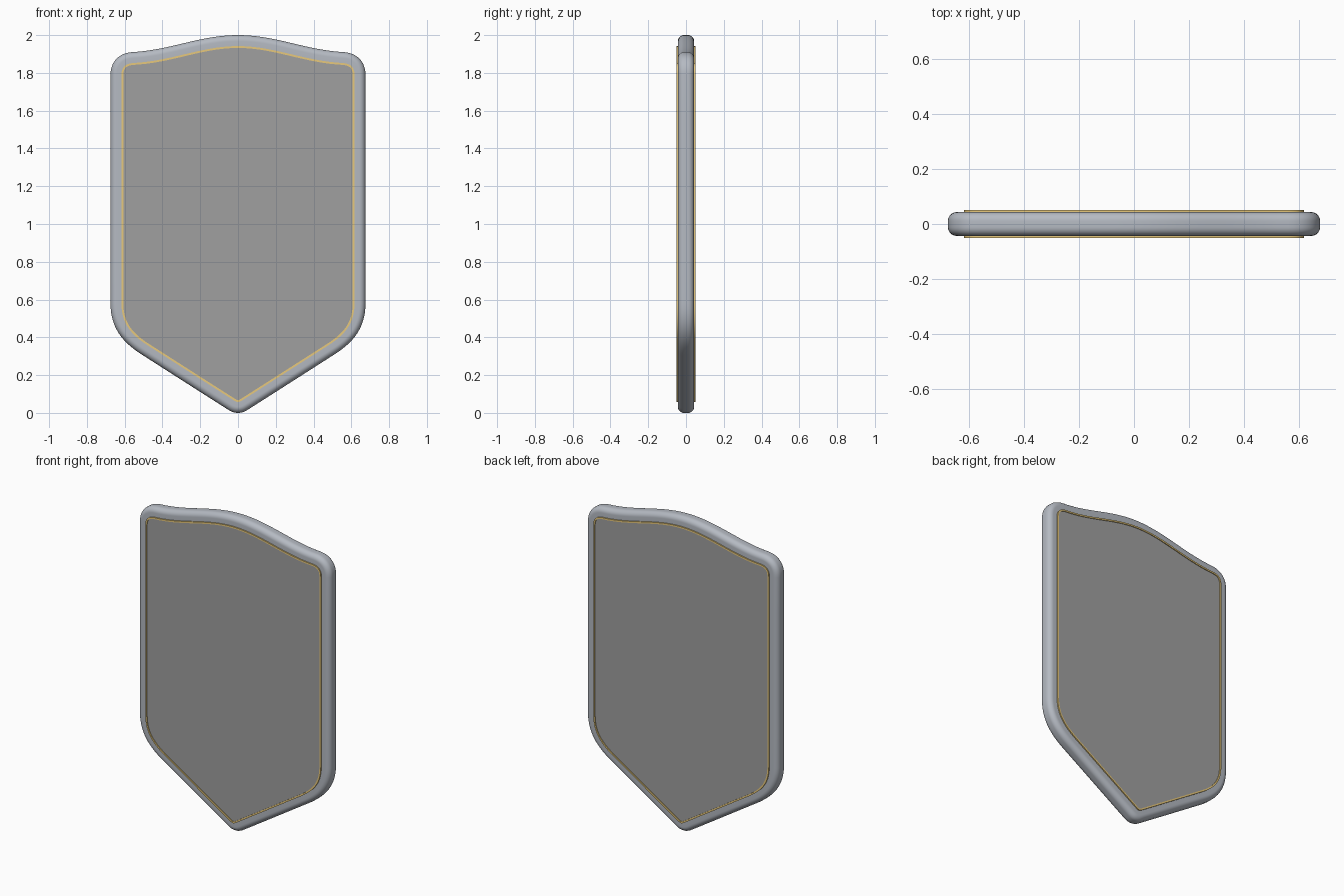
import bpy, bmesh, math
from mathutils import Vector
from mathutils.geometry import interpolate_bezier

if "Cube" in bpy.data.objects:
    bpy.data.objects.remove(bpy.data.objects["Cube"])


def material(name, color):
    m = bpy.data.materials.new(name)
    m.diffuse_color = color
    m.use_nodes = True
    m.node_tree.nodes["Principled BSDF"].inputs["Base Color"].default_value = m.diffuse_color
    return m


# Shield outline: right half as bezier pieces, mirrored to a closed clockwise loop
def shield_outline():
    pieces = [  # start, handle, handle, end, samples
        ((0, 2), (0.2, 2), (0.36, 1.92), (0.56, 1.91), 20),
        ((0.56, 1.91), (0.63, 1.905), (0.675, 1.86), (0.675, 1.79), 12),
        ((0.675, 1.79), (0.675, 1.4), (0.675, 1.0), (0.675, 0.58), 6),
        ((0.675, 0.58), (0.675, 0.44), (0.6, 0.365), (0.5, 0.303), 16),
        ((0.5, 0.303), (0.35, 0.207), (0.2, 0.111), (0.06, 0.022), 6),
        ((0.06, 0.022), (0.037, 0.007), (0.022, 0), (0, 0), 8),
    ]
    half = []
    for *ctrl, n in pieces:
        half += interpolate_bezier(*[Vector((x, z, 0)) for x, z in ctrl], n)[:-1]
    half = [(p.x, p.y) for p in half] + [(0, 0)]
    return half + [(-x, z) for x, z in half[-2:0:-1]]


OUTLINE = shield_outline()


def inset_loop(d):
    loop, n = [], len(OUTLINE)
    for i, (x, z) in enumerate(OUTLINE):
        a, b = OUTLINE[i - 1], OUTLINE[(i + 1) % n]
        t = Vector((b[0] - a[0], b[1] - a[1])).normalized()
        loop.append((x + t.y * d, z - t.x * d))
    return loop


# Sweep a cross-section of (inset, y) points round the outline
def sweep(name, profile, mat, capped=False):
    bm = bmesh.new()
    loops = [[bm.verts.new((x, y, z)) for x, z in inset_loop(d)] for d, y in profile]
    n = len(OUTLINE)
    pairs = list(zip(loops, loops[1:] if capped else loops[1:] + loops[:1]))
    for a, b in pairs:
        for i in range(n):
            j = (i + 1) % n
            bm.faces.new((a[i], a[j], b[j], b[i]))
    if capped:
        bm.faces.new(loops[0])
        bm.faces.new(loops[-1])
    bmesh.ops.recalc_face_normals(bm, faces=bm.faces[:])
    me = bpy.data.meshes.new(name)
    bm.to_mesh(me)
    bm.free()
    me.materials.append(mat)
    ob = bpy.data.objects.new(name, me)
    bpy.context.collection.objects.link(ob)
    bpy.context.view_layer.objects.active = ob
    ob.select_set(True)
    bpy.ops.object.shade_smooth_by_angle(angle=math.radians(35))
    ob.select_set(False)
    return ob


steel = material("steel", (0.46, 0.49, 0.54, 1))
gold = material("gold", (0.8, 0.58, 0.2, 1))
glass = material("glass", (0.35, 0.35, 0.35, 0.6))

# Rounded metal frame
r, half_depth, width = 0.032, 0.043, 0.06
arc = [(r - r * math.sin(k * math.pi / 16), half_depth - r + r * math.cos(k * math.pi / 16))
       for k in range(9)]
section = [(width, half_depth)] + arc
sweep("frame", section + [(d, -y) for d, y in reversed(section)], steel)

# Thin gold trim, front and back
for name, s in (("front_trim", -1), ("back_trim", 1)):
    sweep(name, [(0.058, s * 0.038), (0.058, s * 0.05), (0.068, s * 0.05), (0.068, s * 0.038)], gold)

# Flat centre panel
sweep("panel", [(0.06, -0.045), (0.06, 0.045)], glass, capped=True)
